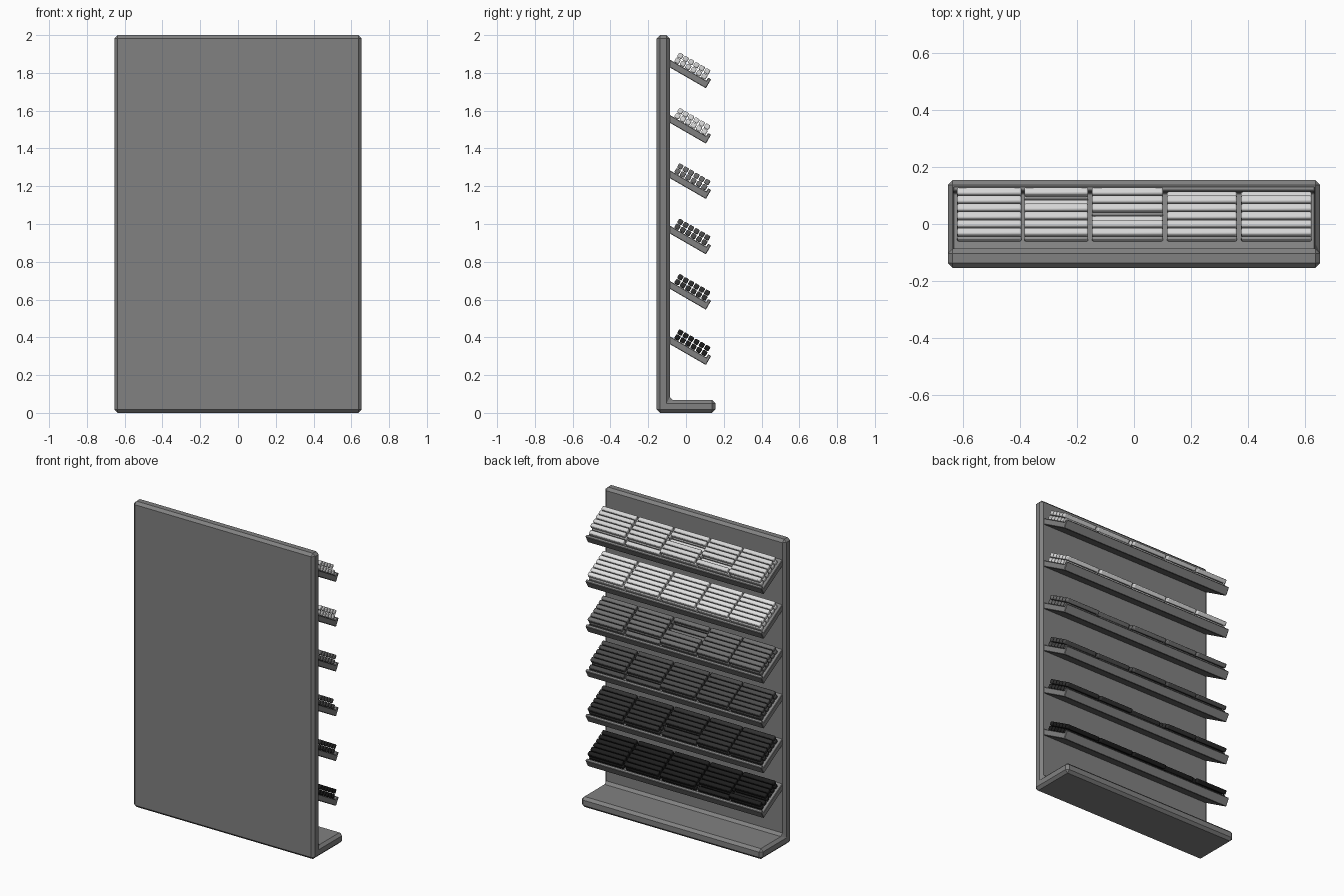
import bpy, bmesh, math

cube = bpy.data.objects.get("Cube")
if cube:
    bpy.data.objects.remove(cube, do_unlink=True)


def material(name, v):
    m = bpy.data.materials.new(name)
    m.use_nodes = True
    m.diffuse_color = (v, v, v, 1)
    bsdf = next(n for n in m.node_tree.nodes if n.type == 'BSDF_PRINCIPLED')
    bsdf.inputs["Base Color"].default_value = (v, v, v, 1)
    return m


def prism(bm, profile, x0, x1):
    """Extrude a (y, z) outline along x."""
    a = [bm.verts.new((x0, y, z)) for y, z in profile]
    b = [bm.verts.new((x1, y, z)) for y, z in profile]
    bm.faces.new(a)
    bm.faces.new(b[::-1])
    n = len(profile)
    for i in range(n):
        j = (i + 1) % n
        bm.faces.new((a[i], b[i], b[j], a[j]))


def finish(bm, name, mat, bevel, segments=1):
    bmesh.ops.recalc_face_normals(bm, faces=bm.faces)
    mesh = bpy.data.meshes.new(name)
    bm.to_mesh(mesh)
    bm.free()
    mesh.materials.append(mat)
    obj = bpy.data.objects.new(name, mesh)
    bpy.context.collection.objects.link(obj)
    if bevel:
        mod = obj.modifiers.new("edge_bevel", 'BEVEL')
        mod.width = bevel
        mod.segments = segments
        mod.limit_method = 'ANGLE'
    return obj


SLOPE = math.radians(30)
C, S = math.cos(SLOPE), math.sin(SLOPE)
BACK_Y = -0.086


def sloped(points, z):
    """Place (along slope, above slope) points on a shelf whose underside starts at z."""
    return [(BACK_Y + s * C + t * S, z - s * S + t * C) for s, t in points]


# Back panel and foot as one L-shaped section
grey = material("stand grey", 0.22)
bm = bmesh.new()
prism(bm, [(-0.155, 0), (0.155, 0), (0.155, 0.068), (-0.086, 0.068),
           (-0.086, 2), (-0.155, 2)], -0.655, 0.655)
finish(bm, "stand", grey, 0.017)

# Shelf contents: five columns, two layers of six bars
COLUMNS = [(-0.622, -0.396), (-0.386, -0.161), (-0.148, 0.102), (0.116, 0.362), (0.377, 0.625)]
SHADES = [("black", 0.012), ("charcoal", 0.03), ("dark grey", 0.07),
          ("mid grey", 0.16), ("white", 0.75), ("light grey", 0.66)]
# Bars taken from the upper layer, as (column, row) for each shelf
MISSING = [{(1, 5), (0, 4)}, {(2, 4), (2, 5)}, {(3, 5), (4, 5)},
           {(3, 5), (2, 1), (2, 2)}, set(), {(1, 4), (2, 2), (3, 5), (4, 5)}]
TRAY = [(-0.03, 0), (0.221, 0), (0.221, 0.055), (0.203, 0.055), (0.203, 0.036), (-0.03, 0.036)]
HALF = 0.0138

for i, (shade, value) in enumerate(SHADES):
    z = 0.364 + i * 0.293

    # Tilted shelf with a raised front lip
    bm = bmesh.new()
    prism(bm, sloped(TRAY, z), -0.637, 0.637)
    finish(bm, f"shelf_{i + 1}", grey, 0.003)

    # Rounded bars
    bm = bmesh.new()
    for col, (x0, x1) in enumerate(COLUMNS):
        for layer in range(2):
            for row in range(6):
                if layer and (col, row) in MISSING[i]:
                    continue
                s, t = 0.018 + row * 0.0328, 0.051 + layer * 0.030
                square = [(s - HALF, t - HALF), (s + HALF, t - HALF),
                          (s + HALF, t + HALF), (s - HALF, t + HALF)]
                prism(bm, sloped(square, z), x0, x1)
    bars = finish(bm, f"bars_{i + 1}", material(shade, value), 0.006, 2)
    for p in bars.data.polygons:
        p.use_smooth = True
    bpy.ops.object.select_all(action='DESELECT')
    bars.select_set(True)
    bpy.context.view_layer.objects.active = bars
    bpy.ops.object.shade_smooth_by_angle(angle=math.radians(50))
